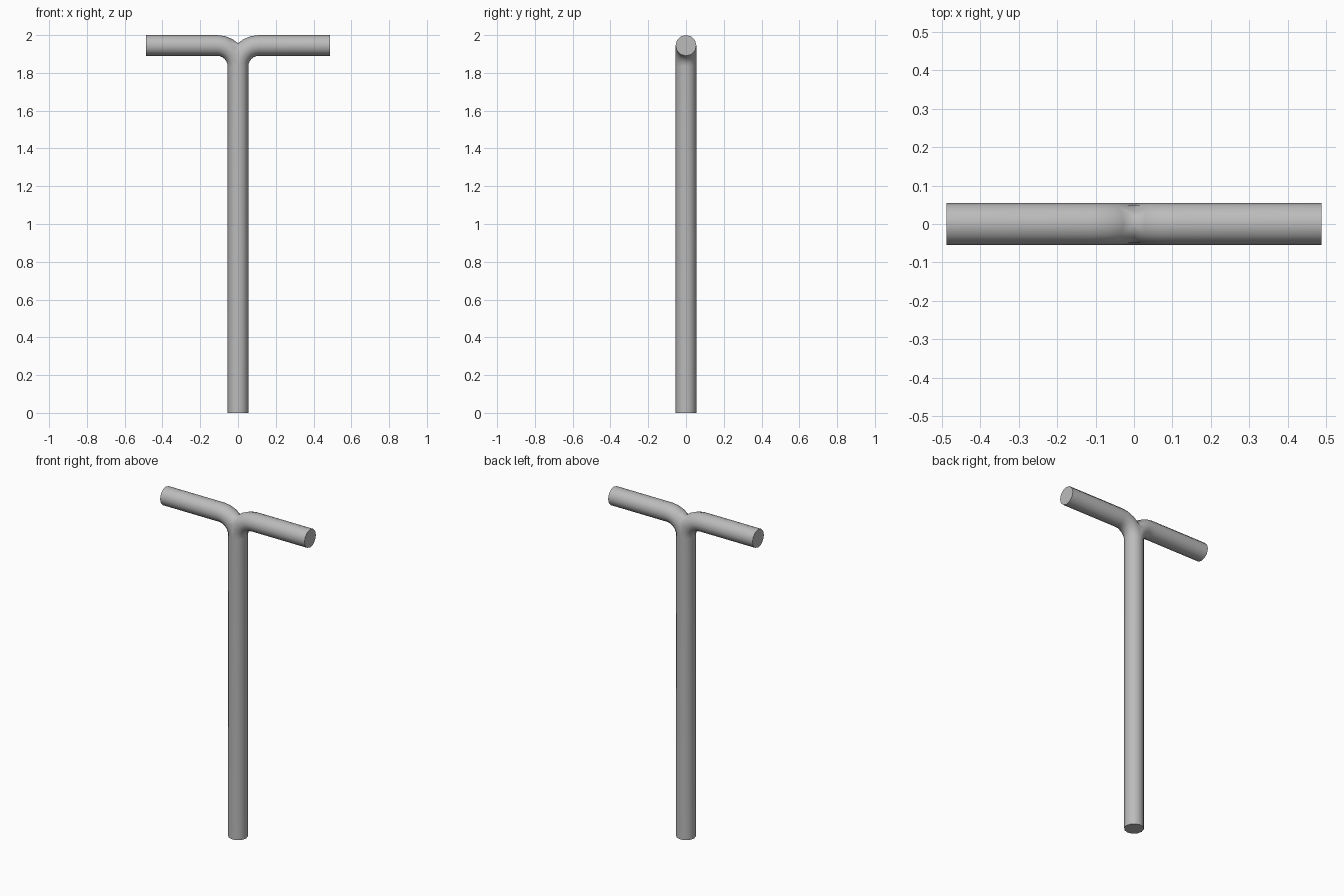
import bpy, bmesh, math
from mathutils import Vector

old = bpy.data.objects.get("Cube")
if old:
    bpy.data.objects.remove(old, do_unlink=True)

R = 0.055        # tube radius
BEND = 0.11      # bend radius of the centre line
SIDES = 12
STEPS = 6
TOP = 2.0 - R
HALF = 0.487

steel = bpy.data.materials.new("grey steel")
steel.use_nodes = True
colour = (0.5, 0.5, 0.5, 1)
steel.diffuse_color = colour
steel.node_tree.nodes["Principled BSDF"].inputs["Base Color"].default_value = colour

# Centre line of one half: up the shaft, round the bend, out along the arm
path = [(Vector((0, 0, 0)), 0.0)]
for i in range(STEPS + 1):
    a = math.pi / 2 * i / STEPS
    path.append((Vector((BEND * (1 - math.cos(a)), 0,
                         TOP - BEND + BEND * math.sin(a))), a))
path.append((Vector((HALF, 0, TOP)), math.pi / 2))

# Sweep the round section along the path
bm = bmesh.new()
rings = []
for centre, a in path:
    across = Vector((math.cos(a), 0, -math.sin(a)))
    ring = []
    for k in range(SIDES):
        t = 2 * math.pi * k / SIDES
        ring.append(bm.verts.new(centre + R * (across * math.cos(t)
                                               + Vector((0, math.sin(t), 0)))))
    rings.append(ring)
for lower, upper in zip(rings, rings[1:]):
    for k in range(SIDES):
        n = (k + 1) % SIDES
        bm.faces.new((lower[k], lower[n], upper[n], upper[k]))
bm.faces.new(rings[0][::-1])
bm.faces.new(rings[-1])

# Trim at the middle so that the halves meet in a crease
bmesh.ops.bisect_plane(bm, geom=bm.verts[:] + bm.edges[:] + bm.faces[:],
                       dist=1e-5, plane_co=(0, 0, 0), plane_no=(1, 0, 0),
                       clear_inner=True)
bmesh.ops.recalc_face_normals(bm, faces=bm.faces[:])
mesh = bpy.data.meshes.new("bent_tube_handle")
bm.to_mesh(mesh)
bm.free()
mesh.materials.append(steel)

handle = bpy.data.objects.new("bent_tube_handle", mesh)
bpy.context.collection.objects.link(handle)
mirror = handle.modifiers.new("mirror", 'MIRROR')
mirror.use_clip = True
mirror.merge_threshold = 0.001

# Smooth tube with sharp end caps
bpy.ops.object.select_all(action='DESELECT')
handle.select_set(True)
bpy.context.view_layer.objects.active = handle
bpy.ops.object.shade_smooth_by_angle(angle=math.radians(35))
